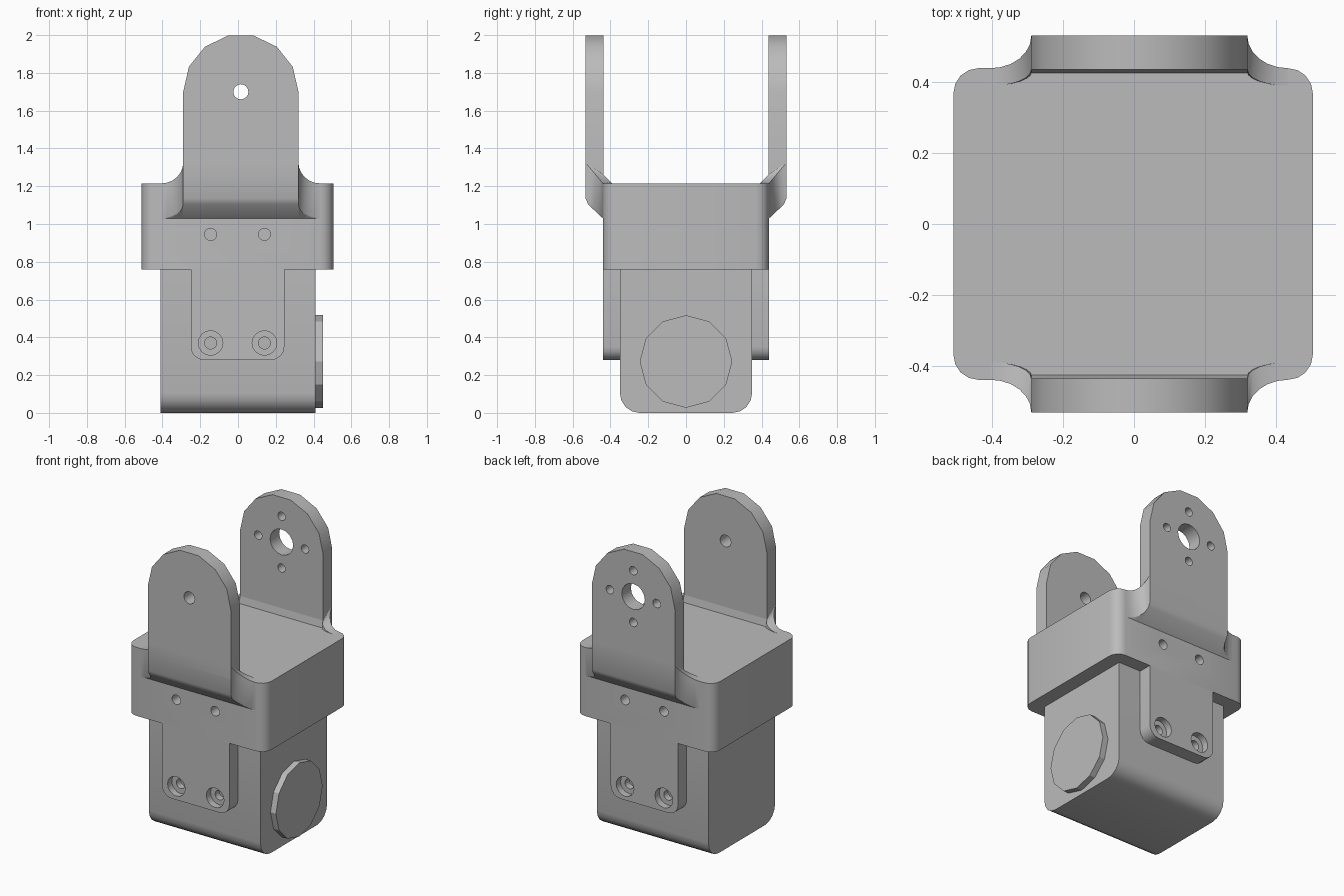
import bpy, bmesh, math
from mathutils import Vector

if "Cube" in bpy.data.objects:
    bpy.data.objects.remove(bpy.data.objects["Cube"])

GREY = (0.5, 0.5, 0.5, 1)
mat = bpy.data.materials.new("plain grey")
mat.use_nodes = True
mat.diffuse_color = GREY
mat.node_tree.nodes["Principled BSDF"].inputs["Base Color"].default_value = GREY


def finish(name, bm):
    bmesh.ops.recalc_face_normals(bm, faces=bm.faces)
    mesh = bpy.data.meshes.new(name)
    bm.to_mesh(mesh)
    bm.free()
    mesh.materials.append(mat)
    obj = bpy.data.objects.new(name, mesh)
    bpy.context.collection.objects.link(obj)
    return obj


def loft(name, rings):
    """Skin a list of equal-length closed rings and cap both ends."""
    bm = bmesh.new()
    loops = [[bm.verts.new(p) for p in ring] for ring in rings]
    n = len(loops[0])
    for a, b in zip(loops, loops[1:]):
        for i in range(n):
            j = (i + 1) % n
            bm.faces.new((a[i], a[j], b[j], b[i]))
    bm.faces.new(loops[0])
    bm.faces.new(loops[-1])
    bmesh.ops.remove_doubles(bm, verts=bm.verts, dist=0.0001)
    return finish(name, bm)


def extrude(name, outline, axis, lo, hi):
    """Extrude a 2D outline along the x, y or z axis."""
    place = {"x": lambda u, v, w: (w, u, v),
             "y": lambda u, v, w: (u, w, v),
             "z": lambda u, v, w: (u, v, w)}[axis]
    return loft(name, [[place(u, v, w) for u, v in outline] for w in (lo, hi)])


def arc(cx, cy, r, start, end, steps):
    return [(cx + r * math.cos(math.radians(start + (end - start) * i / steps)),
             cy + r * math.sin(math.radians(start + (end - start) * i / steps)))
            for i in range(steps + 1)]


def circle(cx, cy, r, sides):
    return arc(cx, cy, r, 0, 360, sides)[:-1]


def drill(obj, x, z, r, y0, y1):
    cutter = extrude("cutter", circle(x, z, r, 16), "y", y0, y1)
    cutter.hide_render = True
    mod = obj.modifiers.new("hole", "BOOLEAN")
    mod.operation, mod.solver, mod.object = "DIFFERENCE", "EXACT", cutter
    bpy.context.view_layer.objects.active = obj
    bpy.ops.object.modifier_apply(modifier=mod.name)
    bpy.data.objects.remove(cutter)


def smooth(obj):
    bpy.ops.object.select_all(action="DESELECT")
    obj.select_set(True)
    bpy.context.view_layer.objects.active = obj
    bpy.ops.object.shade_smooth_by_angle(angle=math.radians(28))


parts = []

# Lower motor body with rounded bottom edges
body_outline = (arc(-0.245, 0.105, 0.105, 180, 270, 4) + arc(0.245, 0.105, 0.105, 270, 360, 4)
                + [(0.35, 0.8), (-0.35, 0.8)])
parts.append(extrude("motor_body", body_outline, "x", -0.41, 0.41))

# Round cap on the left of the body
parts.append(extrude("side_cap", circle(0, 0.272, 0.245, 12), "x", 0.40, 0.45))

# Collar with rounded vertical corners
R = 0.07
collar_outline = [p for cx, cy, a in ((0.435, 0.37, 0), (-0.44, 0.37, 90),
                                      (-0.44, -0.37, 180), (0.435, -0.37, 270))
                  for p in arc(cx, cy, R, a, a + 90, 4)]
collar = extrude("collar", collar_outline, "z", 0.76, 1.215)
parts.append(collar)

# Shared outlines of the tabs and arms
tab_outline = (arc(-0.18, 0.35, R, 180, 270, 4) + arc(0.175, 0.35, R, 270, 360, 4)
               + [(0.245, 0.76), (-0.25, 0.76)])
ARM_X, ARM_R, HOLE_Z = 0.015, 0.305, 1.70
arm_outline = (arc(ARM_X, HOLE_Z, ARM_R, 0, 180, 7)
               + [(ARM_X - ARM_R, 1.24), (ARM_X + ARM_R, 1.24)])


def root_ring(x, d, s):
    """Cross-section of the arm root standing d proud of the collar."""
    pts = [(0.39, 1.03), (0.44, 1.03), (0.44 + 0.85 * d, 1.03 + 0.8 * d),
           (0.44 + d, 1.03 + 1.15 * d), (0.44 + d, 1.215 + 1.2 * d),
           (0.39 + 0.5 * d, 1.215 + 0.5 * d)]
    return [(x, s * y, z) for y, z in pts]


for side, s in (("front", -1), ("back", 1)):
    # Tab with counterbored screw holes
    tab = extrude(side + "_tab", tab_outline, "y", s * 0.34, s * 0.44)
    for x in (-0.145, 0.14):
        drill(tab, x, 0.37, 0.065, s * 0.395, s * 0.5)
        drill(tab, x, 0.37, 0.032, s * 0.3, s * 0.5)
        drill(collar, x, 0.945, 0.032, s * 0.35, s * 0.5)
    parts.append(tab)

    # Flared root joining the arm to the collar
    flare = [(ARM_R + 0.115 * (1 - math.cos(a)), 0.092 * (1 - math.sin(a)))
             for a in (math.pi / 2 * i / 6 for i in range(7))]
    flare = [(w, d) for w, d in flare]
    rings = ([root_ring(ARM_X - w, d, s) for w, d in reversed(flare)]
             + [root_ring(ARM_X + w, d, s) for w, d in flare])
    parts.append(loft(side + "_arm_root", rings))

    # Upright arm with its pivot holes
    arm = extrude(side + "_arm", arm_outline, "y", s * 0.436, s * 0.532)
    if side == "front":
        drill(arm, ARM_X, HOLE_Z, 0.04, s * 0.4, s * 0.6)
    else:
        drill(arm, ARM_X, HOLE_Z, 0.085, s * 0.4, s * 0.6)
        for x, z in circle(ARM_X, HOLE_Z, 0.172, 4):
            drill(arm, x, z, 0.028, s * 0.4, s * 0.6)
    parts.append(arm)

for part in parts:
    smooth(part)
